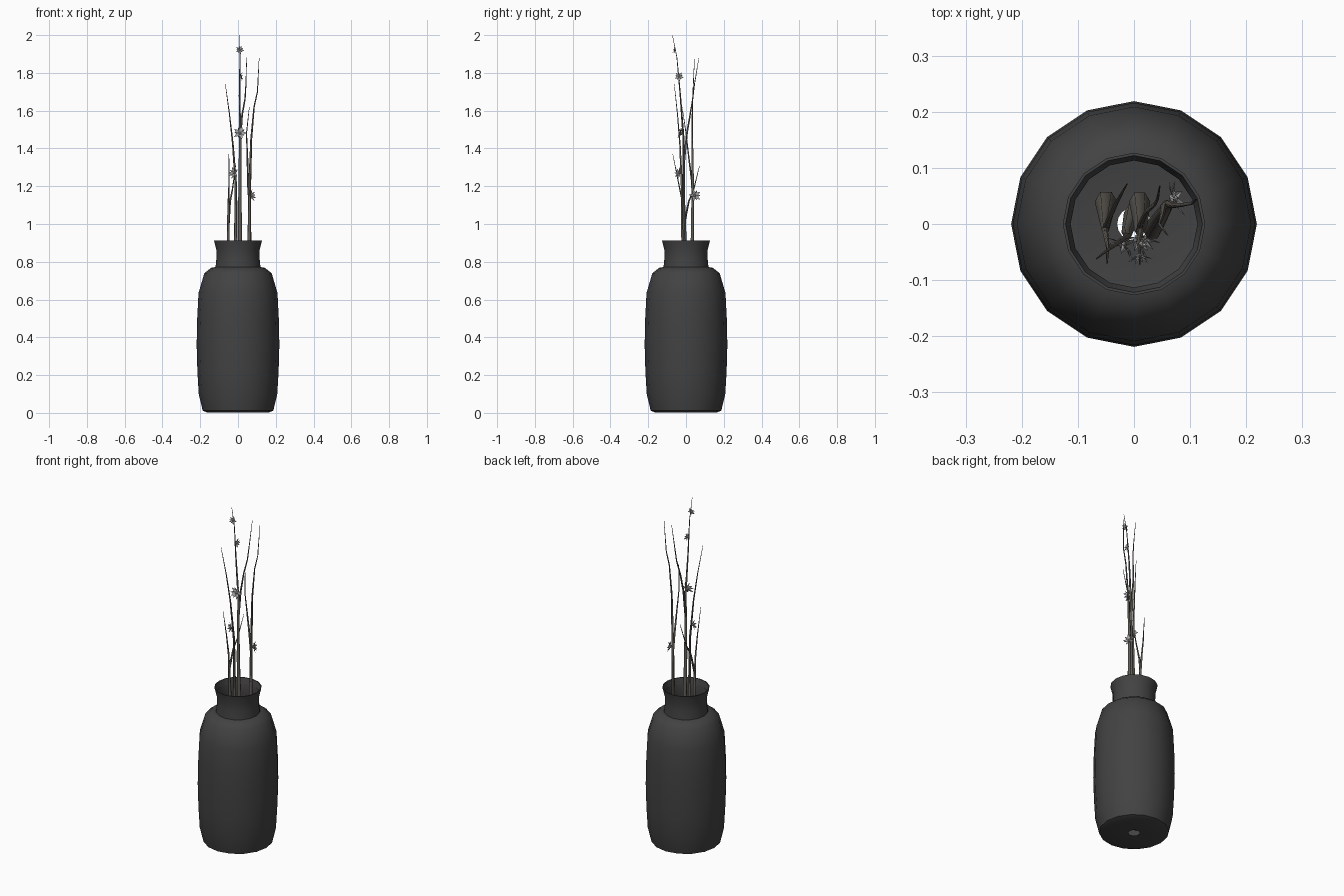
import bpy, bmesh, math
from mathutils import Vector, Matrix

if "Cube" in bpy.data.objects:
    bpy.data.objects.remove(bpy.data.objects["Cube"])


def material(name, rgb):
    m = bpy.data.materials.new(name)
    m.diffuse_color = (*rgb, 1)
    m.use_nodes = True
    m.node_tree.nodes["Principled BSDF"].inputs["Base Color"].default_value = m.diffuse_color
    return m


CERAMIC = material("charcoal", (0.055, 0.055, 0.055))
BARK = material("bark", (0.12, 0.11, 0.095))
PETAL = material("petal", (0.38, 0.38, 0.38))


def finish(bm, name, mat, angle):
    me = bpy.data.meshes.new(name)
    bm.normal_update()
    bm.to_mesh(me)
    bm.free()
    ob = bpy.data.objects.new(name, me)
    bpy.context.collection.objects.link(ob)
    me.materials.append(mat)
    bpy.ops.object.select_all(action='DESELECT')
    bpy.context.view_layer.objects.active = ob
    ob.select_set(True)
    bpy.ops.object.shade_smooth_by_angle(angle=math.radians(angle))
    return ob


def bridge(bm, rings):
    for a, b in zip(rings, rings[1:]):
        n = len(a)
        for i in range(n):
            j = (i + 1) % n
            bm.faces.new((a[i], a[j], b[j], b[i]))


# Vase: 16-sided lathe, open at the mouth with a drain hole in the floor
profile = [(0.03, 0.006), (0.165, 0.003), (0.187, 0.012), (0.208, 0.10), (0.215, 0.22),
           (0.219, 0.36), (0.216, 0.50), (0.209, 0.635), (0.178, 0.74), (0.142, 0.768),
           (0.119, 0.772), (0.114, 0.82), (0.115, 0.865), (0.127, 0.913), (0.122, 0.913),
           (0.113, 0.88)]
bm = bmesh.new()
bridge(bm, [[bm.verts.new((r * math.cos(t), r * math.sin(t), z))
             for t in (i * math.tau / 16 for i in range(16))] for r, z in profile])
finish(bm, "vase", CERAMIC, 50)


# Twigs: tapered six-sided tubes along a few points
def twig(name, pts, r0, r1=0.0012, sides=6):
    bm = bmesh.new()
    pts = [Vector(p) for p in pts]
    length = pts[-1].z - pts[0].z
    rings = []
    for i, p in enumerate(pts):
        d = pts[min(i + 1, len(pts) - 1)] - pts[max(i - 1, 0)]
        rot = Vector((0, 0, 1)).rotation_difference(d.normalized())
        r = r0 + (r1 - r0) * (p.z - pts[0].z) / length
        rings.append([bm.verts.new(p + rot @ Vector((r * math.cos(t), r * math.sin(t), 0)))
                      for t in (k * math.tau / sides for k in range(sides))])
    bridge(bm, rings)
    bm.faces.new(rings[0][::-1])
    bm.faces.new(rings[-1])
    finish(bm, name, BARK, 60)


twig("tall_stem", [(0.01, 0.04, 0.02), (0.012, 0.0, 0.7), (0.01, -0.012, 1.1), (0.012, -0.013, 1.45),
                   (0.008, -0.03, 1.68), (0.01, -0.048, 1.88), (0.01, -0.072, 2.0)], 0.019)
twig("tall_stem_branch", [(0.01, -0.012, 1.32), (0.014, 0.005, 1.48), (0.022, 0.022, 1.58),
                          (0.037, 0.035, 1.66), (0.042, 0.045, 1.74), (0.046, 0.068, 1.88)], 0.007)
twig("left_leaning_stem", [(0.0, 0.02, 0.02), (-0.012, -0.015, 0.8), (-0.011, -0.022, 1.2),
                           (-0.027, -0.032, 1.42), (-0.045, -0.045, 1.58), (-0.067, -0.062, 1.74)], 0.018)
twig("right_stem", [(0.033, -0.01, 0.02), (0.06, 0.033, 0.85), (0.062, 0.036, 1.2), (0.07, 0.033, 1.45),
                    (0.085, 0.034, 1.62), (0.103, 0.037, 1.7), (0.112, 0.045, 1.88)], 0.018)
twig("right_stem_branch", [(0.062, 0.036, 1.1), (0.053, 0.032, 1.22), (0.05, 0.015, 1.35),
                           (0.045, 0.0, 1.48), (0.06, -0.02, 1.62)], 0.007)
twig("short_stem", [(-0.05, 0.04, 0.02), (-0.052, -0.0, 0.85), (-0.051, -0.015, 1.1),
                    (-0.047, -0.04, 1.22), (-0.048, -0.07, 1.37)], 0.02)
twig("short_stem_branch", [(-0.051, -0.01, 1.0), (-0.042, 0.015, 1.12), (-0.03, 0.04, 1.18),
                           (-0.012, 0.072, 1.31)], 0.007)


# Blossoms: two whorls of pointed petals round a small bud
def blossom(i, pos, facing, r):
    bm = bmesh.new()
    for layer, (n, size, lift) in enumerate(((5, 1.0, 0.25), (5, 0.8, 0.55))):
        for k in range(n):
            rot = Matrix.Rotation((k + 0.5 * layer) * math.tau / n, 3, 'Z')
            shape = ((0, 0, 0), (0.55, -0.2, lift * 0.4), (1, 0, lift), (0.55, 0.2, lift * 0.4))
            v = [bm.verts.new(rot @ Vector(p) * r * size) for p in shape]
            mid = bm.verts.new(rot @ Vector((0.55, 0, lift * 0.2)) * r * size)
            for a in range(4):
                bm.faces.new((v[a], v[(a + 1) % 4], mid))
    bmesh.ops.create_icosphere(bm, subdivisions=1, radius=r * 0.25)
    q = Vector((0, 0, 1)).rotation_difference(Vector(facing).normalized())
    bm.transform(Matrix.Translation(pos) @ q.to_matrix().to_4x4())
    finish(bm, f"blossom_{i}", PETAL, 30)


for i, (pos, facing, r) in enumerate([
        ((0.009, -0.058, 1.92), (0.1, -1, 0.2), 0.024),
        ((0.014, -0.036, 1.78), (1, -0.1, 0.1), 0.026),
        ((0.01, -0.025, 1.48), (0, -1, 0.3), 0.038),
        ((-0.02, -0.036, 1.27), (-0.7, -1, 0.1), 0.032),
        ((0.07, 0.045, 1.15), (1, 0.4, 0.2), 0.036)], 1):
    blossom(i, pos, facing, r)
